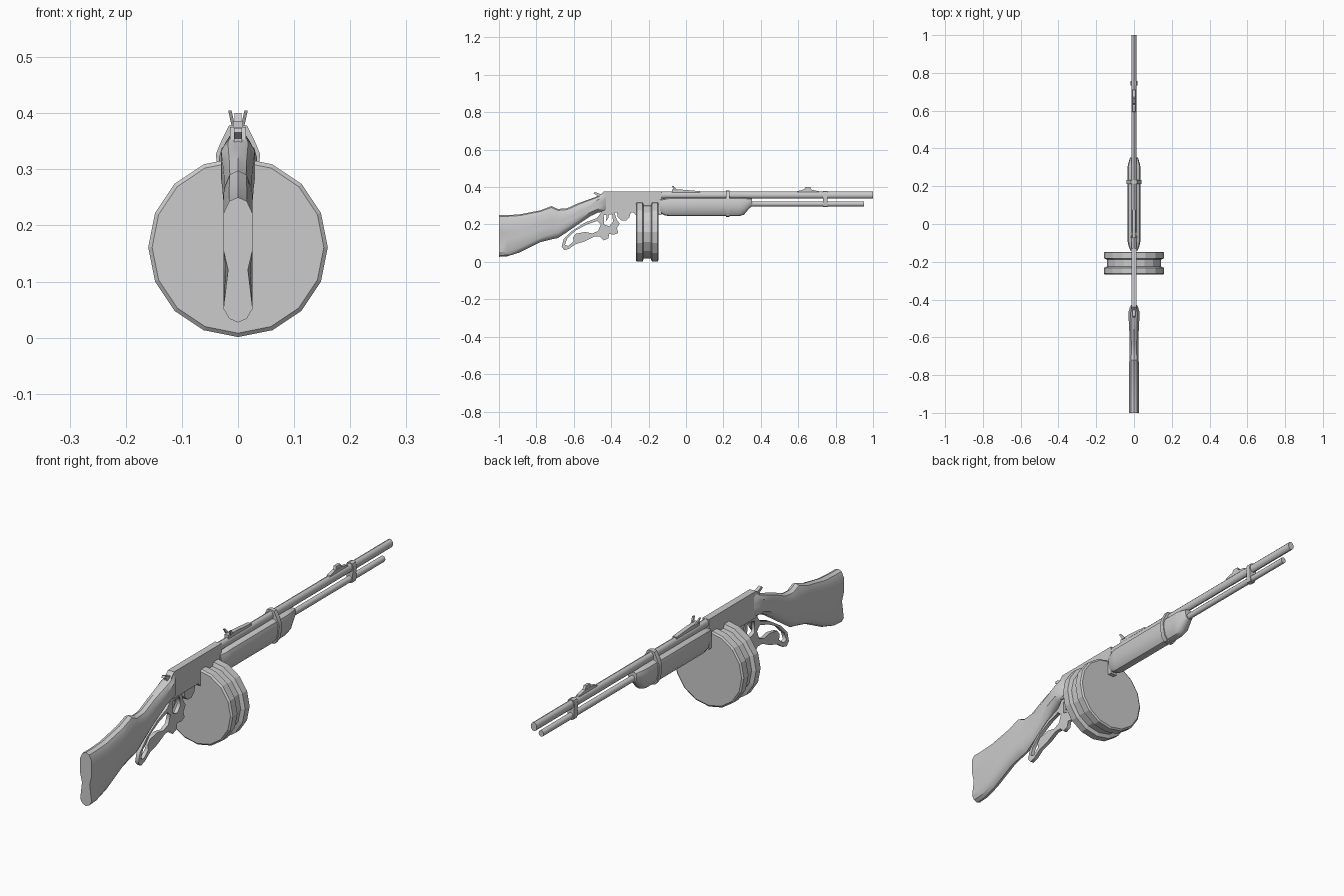
import bpy, bmesh, math
from mathutils import Matrix


def finish(name, bm, smooth=True):
    bmesh.ops.recalc_face_normals(bm, faces=bm.faces)
    me = bpy.data.meshes.new(name)
    bm.to_mesh(me)
    bm.free()
    ob = bpy.data.objects.new(name, me)
    bpy.context.collection.objects.link(ob)
    if smooth:
        bpy.ops.object.select_all(action='DESELECT')
        ob.select_set(True)
        bpy.context.view_layer.objects.active = ob
        bpy.ops.object.shade_smooth_by_angle(angle=math.radians(35))
    return ob


def loft(name, rings, smooth=True):
    """Skin a list of closed rings and cap both ends."""
    bm = bmesh.new()
    rows = [[bm.verts.new(p) for p in r] for r in rings]
    n = len(rows[0])
    for a, b in zip(rows, rows[1:]):
        for i in range(n):
            bm.faces.new((a[i], a[(i + 1) % n], b[(i + 1) % n], b[i]))
    bm.faces.new(rows[0])
    bm.faces.new(rows[-1])
    return finish(name, bm, smooth)


def circle(y, z, rx, rz, n, turn=0.0):
    return [(rx * math.sin(turn + i * math.tau / n), y,
             z + rz * math.cos(turn + i * math.tau / n)) for i in range(n)]


def mirrored(half, y):
    """Close a half section (x >= 0, bottom to top) across x = 0."""
    pts = [(x, y, z) for x, z in half]
    return pts + [(-x, y, z) for x, y, z in reversed(pts) if x > 1e-6]


def plate(name, outline, hw, x=0.0, lean=0.0):
    """Side outline (y, z) extruded across x."""
    bm = bmesh.new()
    face = bm.faces.new([bm.verts.new((-hw, y, z)) for y, z in outline])
    ext = bmesh.ops.extrude_face_region(bm, geom=[face])
    moved = [v for v in ext['geom'] if isinstance(v, bmesh.types.BMVert)]
    bmesh.ops.translate(bm, verts=moved, vec=(2 * hw, 0, 0))
    z0 = min(z for _, z in outline)
    for v in bm.verts:
        v.co.x += x + lean * (v.co.z - z0)
    return finish(name, bm, False)


# Stock: y, bottom, top, half width, waist, roundness
stations = [(-1.0, 0.027, 0.25, 0.026, 0.68, 0.0), (-0.955, 0.03, 0.25, 0.026, 0.85, 0.0),
            (-0.89, 0.05, 0.254, 0.026, 1, 0.1), (-0.78, 0.105, 0.275, 0.026, 1, 0.2),
            (-0.72, 0.12, 0.298, 0.025, 1, 0.4), (-0.685, 0.127, 0.283, 0.024, 1, 0.7),
            (-0.635, 0.16, 0.287, 0.024, 1, 1), (-0.57, 0.205, 0.316, 0.025, 1, 1),
            (-0.51, 0.245, 0.337, 0.028, 1, 1), (-0.47, 0.264, 0.352, 0.030, 1, 0.8),
            (-0.44, 0.267, 0.366, 0.022, 1, 0.4), (-0.425, 0.268, 0.37, 0.013, 1, 0.2)]
rings = []
for y, b, t, w, waist, r in stations:
    sec = [(0, 0), (0.6, 0.03 + 0.04 * r), (1, 0.11 + 0.12 * r), (waist, 0.42),
           (1, 0.58), (1, 0.87 - 0.12 * r), (0.6, 0.97 - 0.03 * r), (0, 1)]
    rings.append(mirrored([(u * w, b + v * (t - b)) for u, v in sec], y))
loft("stock", rings)

# Receiver with sloped back
plate("receiver", [(-0.465, 0.35), (-0.44, 0.375), (-0.13, 0.375), (-0.13, 0.25),
                   (-0.27, 0.25), (-0.28, 0.265), (-0.45, 0.265)], 0.0145)

# Barrel and tube below it
loft("barrel", [circle(y, 0.357, 0.0135, 0.018, 12) for y in (-0.14, 1.0)])
loft("lower_tube", [circle(y, 0.31, 0.0115, 0.013, 12) for y in (0.3, 0.952)])

# Fore-end: y, bottom, top, half width
rings = []
for y, b, t, w in [(-0.14, 0.262, 0.335, 0.02), (-0.112, 0.248, 0.34, 0.03), (-0.09, 0.245, 0.345, 0.034),
                   (0.285, 0.245, 0.345, 0.034), (0.31, 0.252, 0.345, 0.033), (0.34, 0.288, 0.34, 0.025),
                   (0.352, 0.295, 0.338, 0.02)]:
    sec = [(0, 0), (0.45, 0.04), (0.8, 0.2), (0.97, 0.48), (1, 0.75), (0.85, 0.93), (0.5, 1), (0, 1)]
    rings.append(mirrored([(u * w, b + v * (t - b)) for u, v in sec], y))
loft("fore_end", rings)

# Bands around barrel
band = [(0, 0.24), (0.018, 0.243), (0.031, 0.262), (0.038, 0.295), (0.039, 0.328),
        (0.03, 0.35), (0.016, 0.378), (0, 0.381)]
loft("rear_band", [mirrored(band, y) for y in (0.213, 0.232)])
band = [(0, 0.293), (0.011, 0.296), (0.015, 0.31), (0.014, 0.332), (0.018, 0.357), (0.012, 0.375), (0, 0.38)]
loft("front_band", [mirrored(band, y) for y in (0.733, 0.757)])

# Drum with a groove around the middle
loft("drum", [circle(y, 0.161, r, r, 16) for y, r in
              [(-0.268, 0.153), (-0.262, 0.16), (-0.232, 0.16), (-0.226, 0.144),
               (-0.188, 0.144), (-0.182, 0.16), (-0.152, 0.16), (-0.147, 0.153)]], False)

# Lever: filled outline with a finger loop and a trigger opening
outer = [(-0.665, 0.08), (-0.655, 0.12), (-0.61, 0.165), (-0.54, 0.21), (-0.475, 0.235), (-0.45, 0.268),
         (-0.385, 0.27), (-0.37, 0.225), (-0.355, 0.205), (-0.37, 0.18), (-0.362, 0.155), (-0.385, 0.145),
         (-0.41, 0.15), (-0.415, 0.125), (-0.44, 0.115), (-0.46, 0.135), (-0.49, 0.135), (-0.54, 0.11),
         (-0.59, 0.095), (-0.625, 0.07), (-0.65, 0.063)]
loop = [(-0.648, 0.09), (-0.635, 0.125), (-0.59, 0.168), (-0.53, 0.2), (-0.475, 0.218), (-0.455, 0.2),
        (-0.47, 0.165), (-0.5, 0.152), (-0.54, 0.16), (-0.59, 0.15), (-0.605, 0.13), (-0.6, 0.11), (-0.63, 0.085)]
opening = [(-0.438, 0.2), (-0.44, 0.25), (-0.395, 0.255), (-0.39, 0.215), (-0.41, 0.19)]
cu = bpy.data.curves.new("lever_outline", 'CURVE')
cu.dimensions, cu.fill_mode, cu.extrude = '2D', 'BOTH', 0.008
for pts in (outer, loop, opening):
    sp = cu.splines.new('POLY')
    sp.points.add(len(pts) - 1)
    for p, (y, z) in zip(sp.points, pts):
        p.co = (y, z, 0, 1)
    sp.use_cyclic_u = True
lever = bpy.data.objects.new("lever", cu)
bpy.context.collection.objects.link(lever)
lever.matrix_world = Matrix(((0, 0, 1, 0), (1, 0, 0, 0), (0, 1, 0, 0), (0, 0, 0, 1)))

# Trigger, lug under the receiver, hammer
plate("trigger", [(-0.425, 0.27), (-0.41, 0.27), (-0.415, 0.235), (-0.43, 0.215), (-0.424, 0.24)], 0.004)
plate("lever_lug", [(-0.37, 0.27), (-0.295, 0.27), (-0.302, 0.24), (-0.32, 0.222),
                    (-0.345, 0.222), (-0.365, 0.24)], 0.011)
plate("hammer", [(-0.475, 0.335), (-0.475, 0.355), (-0.495, 0.366), (-0.488, 0.374),
                 (-0.455, 0.362), (-0.44, 0.345)], 0.007)

# Rear sight: ramp with two flared prongs
plate("rear_sight_base", [(-0.075, 0.37), (-0.075, 0.386), (-0.02, 0.386), (0.075, 0.378), (0.075, 0.37)], 0.009)
for s in (-1, 1):
    plate("rear_sight_prong", [(-0.062, 0.38), (-0.075, 0.405), (-0.066, 0.405), (-0.045, 0.38)],
          0.003, s * 0.009, s * 0.22)

# Front sight: ramp and post
plate("front_sight_base", [(0.59, 0.37), (0.595, 0.378), (0.625, 0.386), (0.67, 0.386),
                           (0.71, 0.378), (0.715, 0.37)], 0.007)
plate("front_sight_post", [(0.632, 0.384), (0.638, 0.4), (0.665, 0.4), (0.672, 0.384)], 0.006)
